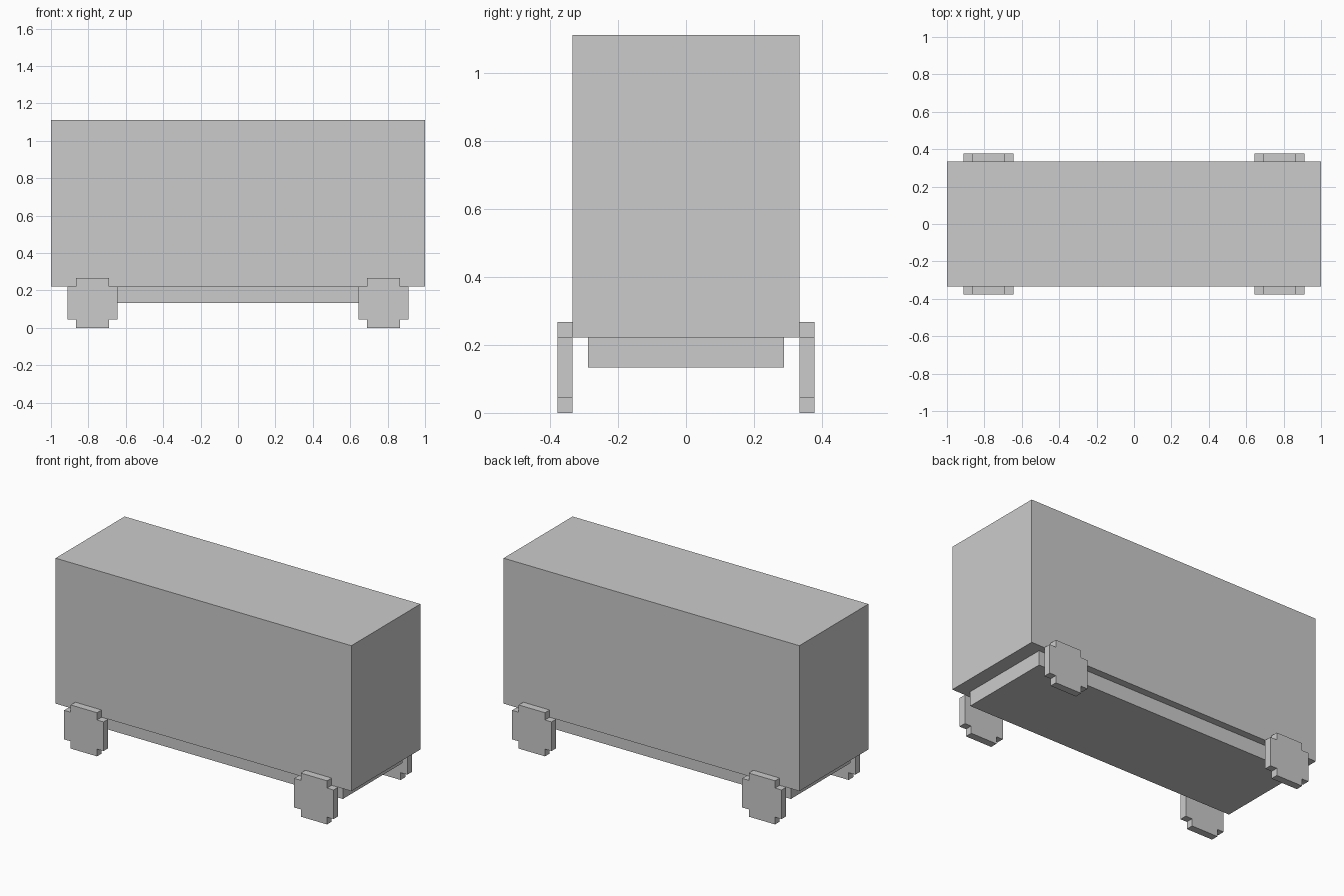
import bpy
import bmesh
from mathutils import Matrix, Vector

if "Cube" in bpy.data.objects:
    bpy.data.objects.remove(bpy.data.objects["Cube"], do_unlink=True)

U = 2 / 45  # one modelling unit


def make_material(name, color):
    mat = bpy.data.materials.new(name)
    mat.use_nodes = True
    mat.diffuse_color = color
    mat.node_tree.nodes["Principled BSDF"].inputs["Base Color"].default_value = color
    return mat


grey = make_material("plain_grey", (0.6, 0.6, 0.6, 1))


def finish(name, bm):
    bmesh.ops.recalc_face_normals(bm, faces=bm.faces)
    mesh = bpy.data.meshes.new(name)
    bm.to_mesh(mesh)
    bm.free()
    mesh.materials.append(grey)
    obj = bpy.data.objects.new(name, mesh)
    bpy.context.collection.objects.link(obj)
    return obj


def box(name, size, bottom):
    """Box centred in x and y, measured in units."""
    bm = bmesh.new()
    place = Matrix.Translation((0, 0, (bottom + size[2] / 2) * U))
    bmesh.ops.create_cube(bm, size=U, matrix=place @ Matrix.Diagonal((*size, 1)))
    return finish(name, bm)


def wheel(name, side_x, side_y):
    """Blocky round wheel: a square with notched corners, extruded outward."""
    quarter = [(3, 2), (2, 2), (2, 3)]
    outline = []
    for sx, sz in ((1, 1), (-1, 1), (-1, -1), (1, -1)):
        points = quarter if sx * sz > 0 else quarter[::-1]
        outline += [(sx * x, sz * z) for x, z in points]
    bm = bmesh.new()
    inner = 7.5 * side_y
    verts = [bm.verts.new(Vector((17.5 * side_x + x, inner, 3 + z)) * U)
             for x, z in outline]
    face = bm.faces.new(verts)
    extruded = bmesh.ops.extrude_face_region(bm, geom=[face], use_keep_orig=True)
    moved = [g for g in extruded["geom"] if isinstance(g, bmesh.types.BMVert)]
    bmesh.ops.translate(bm, verts=moved, vec=(0, side_y * U, 0))
    return finish(name, bm)


# Main body and the narrower chassis beneath it
box("body", (45, 15, 20), 5)
box("chassis", (41, 13, 2), 3)

# Four wheels on the long sides
for y_name, sy in (("front", -1), ("back", 1)):
    for x_name, sx in (("left", 1), ("right", -1)):
        wheel(f"{y_name}_{x_name}_wheel", sx, sy)
